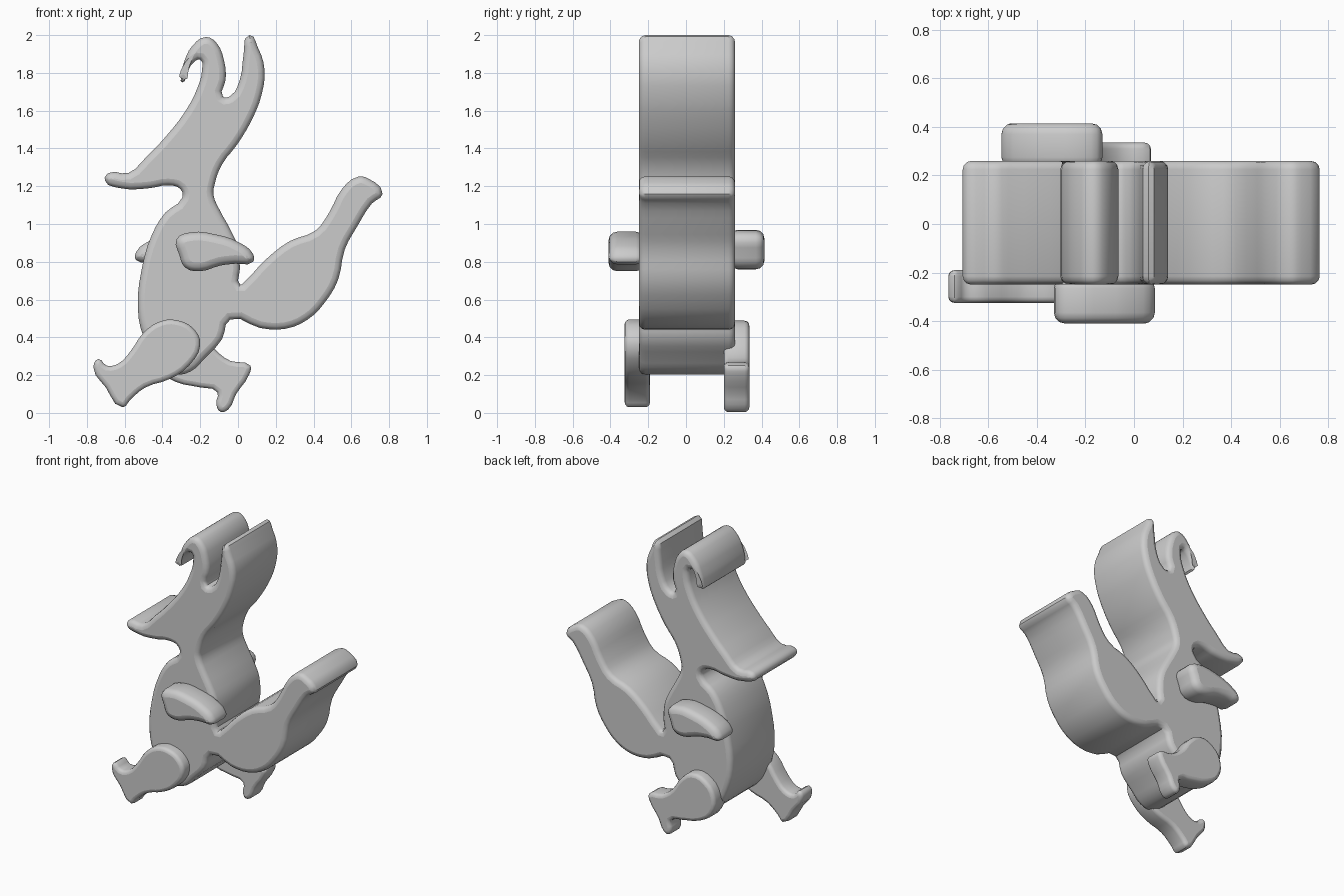
import bpy
from math import radians, pi


def slab(name, pts, y0, y1, bevel):
    """Smooth closed x/z outline, padded out to a soft-edged slab from y0 to y1."""
    cu = bpy.data.curves.new(name, 'CURVE')
    cu.dimensions = '2D'
    cu.fill_mode = 'BOTH'
    cu.resolution_u = 3
    sp = cu.splines.new('BEZIER')
    sp.bezier_points.add(len(pts) - 1)
    for bp, (x, z) in zip(sp.bezier_points, pts):
        bp.co = (x, z, 0)
        bp.handle_left_type = bp.handle_right_type = 'AUTO'
    sp.use_cyclic_u = True
    cu.bevel_depth = bevel
    cu.bevel_resolution = 2
    cu.offset = -bevel
    cu.extrude = (y1 - y0) / 2 - bevel
    ob = bpy.data.objects.new(name, cu)
    bpy.context.collection.objects.link(ob)
    ob.rotation_euler.x = pi / 2
    ob.location.y = (y0 + y1) / 2
    bpy.ops.object.select_all(action='DESELECT')
    ob.select_set(True)
    bpy.context.view_layer.objects.active = ob
    bpy.ops.object.convert(target='MESH')
    bpy.ops.object.shade_smooth_by_angle(angle=radians(35))
    return ob


# Snout, folded ear, upright ear
head = [(-.705, 1.23), (-.685, 1.27), (-.58, 1.27), (-.49, 1.35), (-.385, 1.46),
        (-.28, 1.595), (-.215, 1.72), (-.19, 1.82), (-.20, 1.87), (-.235, 1.855),
        (-.27, 1.80), (-.295, 1.75), (-.30, 1.79), (-.285, 1.86), (-.24, 1.945),
        (-.17, 1.99), (-.115, 1.96), (-.075, 1.87), (-.065, 1.765), (-.08, 1.675),
        (-.045, 1.675), (.01, 1.765), (.03, 1.90), (.06, 2.0), (.105, 1.935),
        (.14, 1.82), (.125, 1.685), (.075, 1.555), (-.005, 1.42), (-.085, 1.315)]
# Back of the neck, back, bushy tail
back = [(-.125, 1.205), (-.13, 1.155), (-.095, 1.07), (-.04, .97), (0, .875),
        (.01, .76), (.012, .68), (.035, .695), (.145, .81), (.275, .91), (.41, .965),
        (.485, 1.065), (.55, 1.185), (.635, 1.25), (.69, 1.24), (.765, 1.16),
        (.71, 1.11), (.63, .985), (.565, .865), (.53, .705), (.46, .585),
        (.37, .495), (.25, .445), (.115, .45), (-.04, .495)]
# Rump, belly, throat
front = [(-.085, .39), (-.175, .29), (-.25, .22), (-.33, .205), (-.43, .27),
         (-.50, .40), (-.53, .55), (-.51, .76), (-.455, .945), (-.385, 1.06),
         (-.295, 1.14), (-.305, 1.185), (-.37, 1.205), (-.465, 1.19), (-.625, 1.19)]
slab("body_head_tail", head + back + front, -.25, .26, .035)

# Legs in mid stride
near_leg = [(-.41, .485), (-.32, .49), (-.23, .44), (-.20, .36), (-.255, .255),
            (-.36, .18), (-.49, .135), (-.57, .07), (-.61, .03), (-.70, .135),
            (-.765, .24), (-.74, .285), (-.695, .25), (-.635, .26), (-.57, .325),
            (-.50, .425)]
slab("near_leg", near_leg, -.325, -.19, .025)
far_leg = [(-.27, .485), (-.18, .42), (-.12, .335), (-.04, .275), (.065, .25),
           (.06, .205), (-.01, .10), (-.05, .02), (-.09, .005), (-.115, .045),
           (-.11, .11), (-.20, .135), (-.33, .165), (-.43, .24), (-.45, .36),
           (-.38, .46)]
slab("far_leg", far_leg, .20, .335, .025)

# Arms, the far one swinging the other way
arm = [(-.325, .92), (-.255, .955), (-.12, .945), (.01, .90), (.08, .84),
       (.08, .80), (-.015, .79), (-.095, .78), (-.20, .75), (-.28, .77), (-.31, .835)]
slab("near_arm", arm, -.41, -.22, .045)
slab("far_arm", [(-.46 - x, z + .01) for x, z in reversed(arm)], .23, .415, .045)
